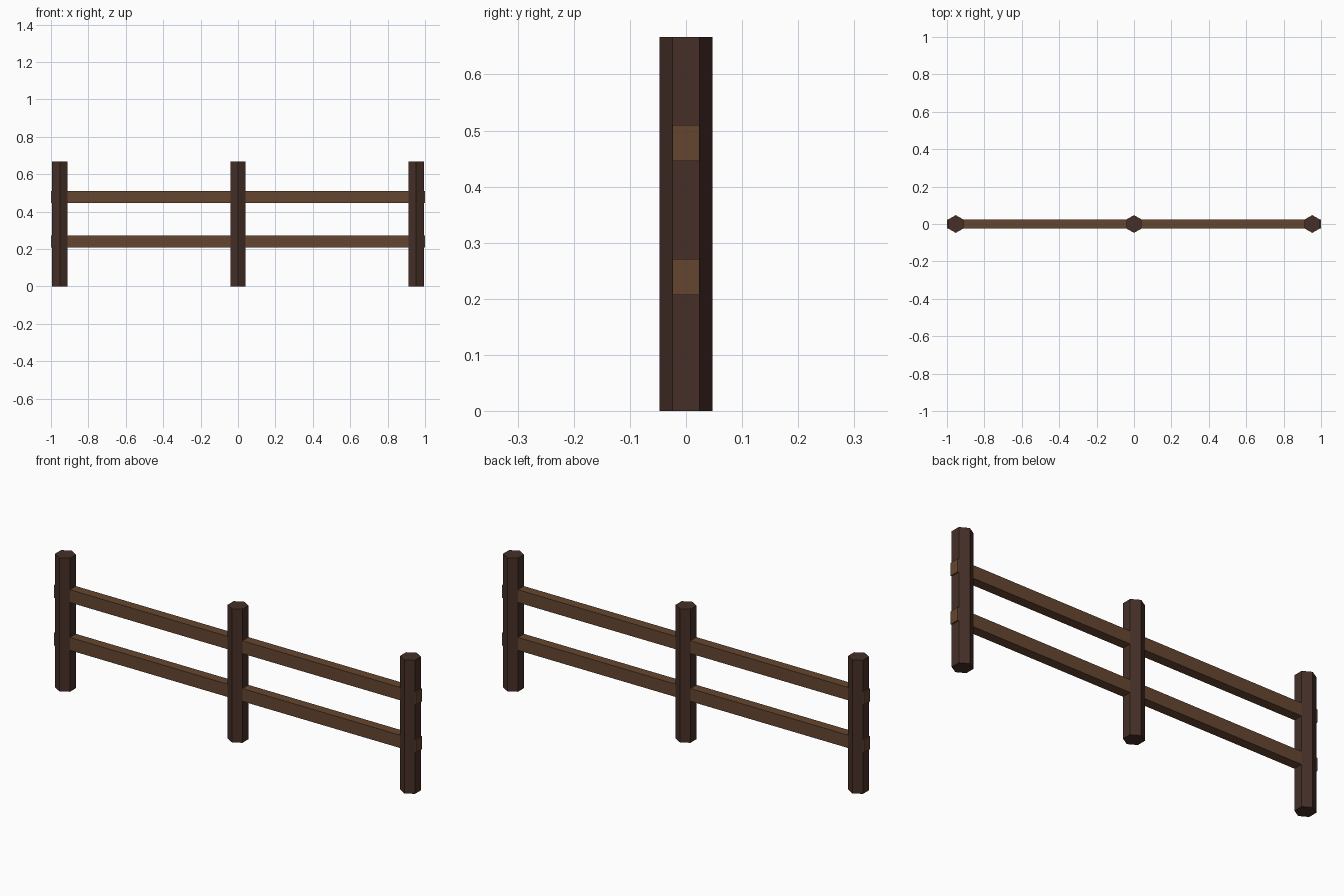
import bpy, math

if "Cube" in bpy.data.objects:
    bpy.data.objects.remove(bpy.data.objects["Cube"])


def material(name, srgb):
    m = bpy.data.materials.new(name)
    lin = [((c / 255 + 0.055) / 1.055) ** 2.4 for c in srgb]
    m.diffuse_color = (*lin, 1)
    m.use_nodes = True
    m.node_tree.nodes["Principled BSDF"].inputs["Base Color"].default_value = m.diffuse_color
    return m


dark_wood = material("dark brown wood", (70, 47, 39))
rail_wood = material("brown wood", (101, 70, 48))

POST_H = 0.667

# Three hexagonal posts with a corner pointing to the front and back
for name, x in (("left_post", -0.953), ("middle_post", 0), ("right_post", 0.953)):
    bpy.ops.mesh.primitive_cylinder_add(vertices=6, radius=0.0475, depth=POST_H,
                                        location=(x, 0, POST_H / 2))
    post = bpy.context.object
    post.name = name
    post.data.materials.append(dark_wood)

# Two long rails running through the posts
for name, z in (("lower_rail", 0.239), ("upper_rail", 0.4775)):
    bpy.ops.mesh.primitive_cube_add(size=1, location=(0, 0, z))
    rail = bpy.context.object
    rail.name = name
    rail.scale = (2, 0.0475, 0.064)
    bpy.ops.object.transform_apply(location=False, rotation=False, scale=True)
    rail.data.materials.append(rail_wood)
